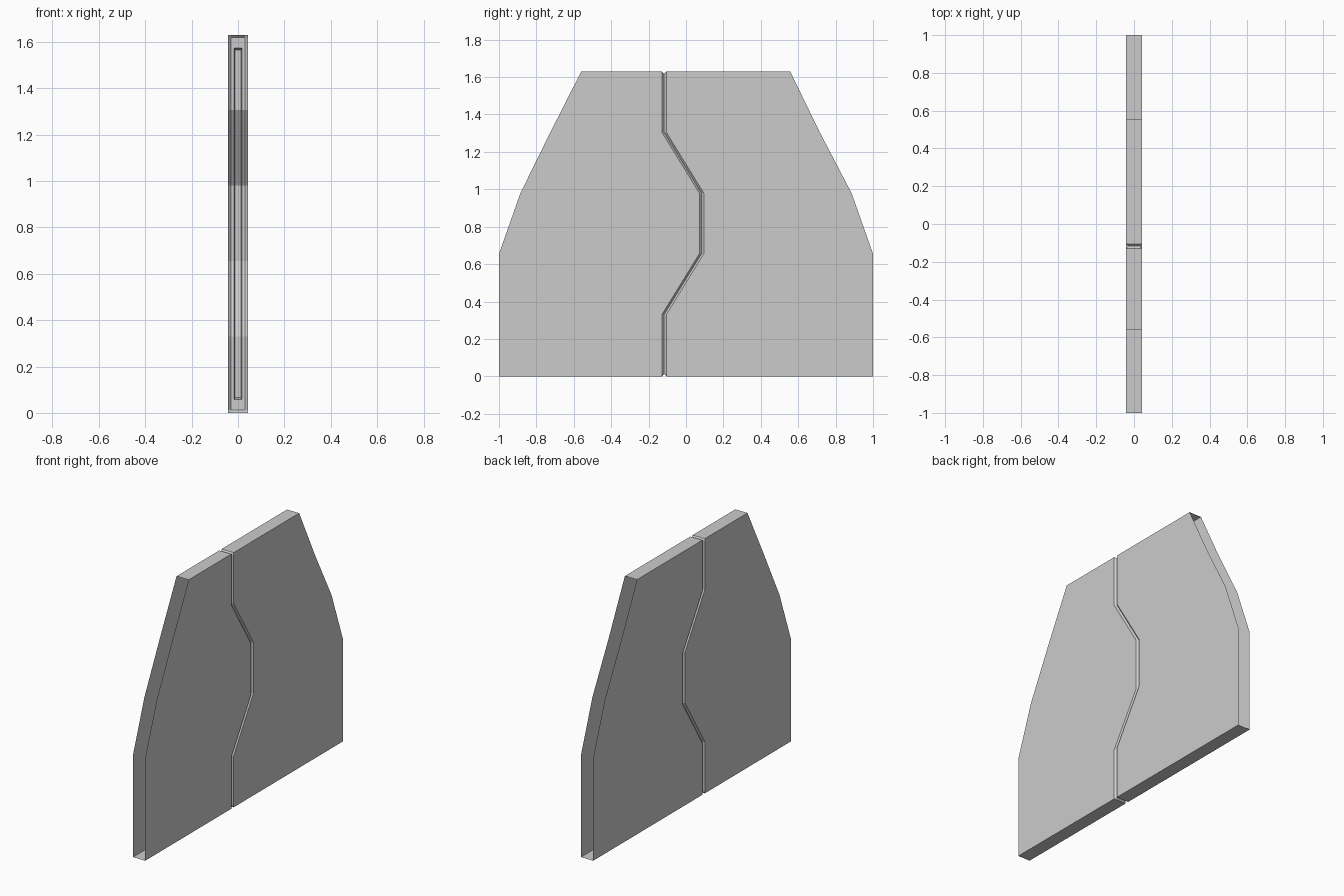
import bpy, bmesh

if "Cube" in bpy.data.objects:
    bpy.data.objects.remove(bpy.data.objects["Cube"])

W, C, D, H = 0.043, 0.012, 0.03, 1.63   # half thickness, seam chamfer, tongue depth, height
T, T2 = 0.017, 0.012                    # tongue half width at root and tip

SEAM = [(0, -0.117), (0.33, -0.117), (0.655, 0.083), (0.98, 0.083), (1.305, -0.117), (H, -0.117)]
LEFT = [(0, -1), (0.655, -1), (0.98, -0.885), (1.305, -0.725), (H, -0.56)]
RIGHT = [(0, 1), (0.655, 1), (0.98, 0.885), (1.305, 0.715), (H, 0.557)]

# seam grid: (position, level) with nested levels: edge, chamfer, tongue root, tongue tip
COLS = [(-W, 0), (-W + C, 1), (-T, 2), (-T2, 3), (T2, 3), (T, 2), (W - C, 1), (W, 0)]
ROWS = [(0, 0), (C, 1), (0.058, 2), (0.066, 3), (0.33, 3), (0.655, 3), (0.98, 3),
        (1.305, 3), (1.565, 3), (1.573, 2), (H - C, 1), (H, 0)]


def lerp(path, z):
    for (z0, y0), (z1, y1) in zip(path, path[1:]):
        if z <= z1:
            return y0 + (y1 - y0) * (z - z0) / (z1 - z0)
    return path[-1][1]


def make_door(name, outer, side):
    bm = bmesh.new()
    offset = [side * C, 0, 0, D]
    # stepped seam wall: tongue on one leaf, matching groove on the other
    grid = [[bm.verts.new((x, lerp(SEAM, z) + offset[min(a, b)], z)) for x, a in COLS]
            for z, b in ROWS]
    # rim of the open outer end
    rim = [[bm.verts.new((x, lerp(outer, z), z)) for x in (-W, W)] for z, _ in ROWS]
    for j in range(len(ROWS) - 1):
        for i in range(len(COLS) - 1):
            bm.faces.new((grid[j][i], grid[j][i + 1], grid[j + 1][i + 1], grid[j + 1][i]))
        # broad side panels
        for k, i in ((0, 0), (1, -1)):
            bm.faces.new((rim[j][k], grid[j][i], grid[j + 1][i], rim[j + 1][k]))
    # top and bottom
    for j in (0, -1):
        bm.faces.new(grid[j] + [rim[j][1], rim[j][0]])
    bmesh.ops.recalc_face_normals(bm, faces=bm.faces)
    mesh = bpy.data.meshes.new(name)
    bm.to_mesh(mesh)
    bm.free()
    bpy.context.collection.objects.link(bpy.data.objects.new(name, mesh))


make_door("door_leaf_left", LEFT, -1)
make_door("door_leaf_right", RIGHT, 1)
